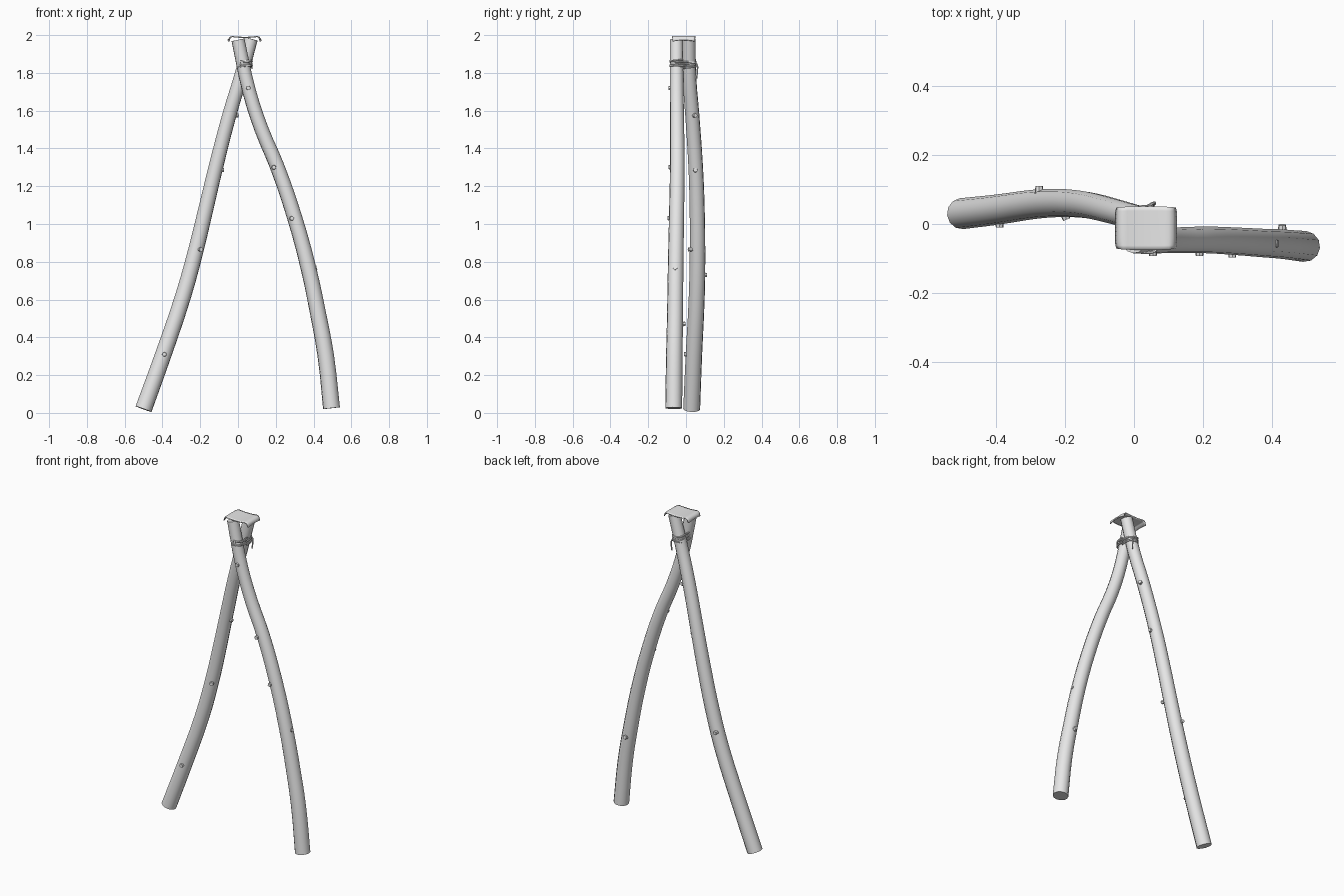
import bpy, math
from mathutils import Vector

cube = bpy.data.objects.get("Cube")
if cube:
    bpy.data.objects.remove(cube, do_unlink=True)

pale = bpy.data.materials.new("pale_grey")
pale.use_nodes = True
colour = (0.8, 0.8, 0.8, 1)
pale.diffuse_color = colour
pale.node_tree.nodes["Principled BSDF"].inputs["Base Color"].default_value = colour


def finish(ob, angle=50):
    """Assign the material and smooth the shading."""
    bpy.ops.object.select_all(action='DESELECT')
    ob.select_set(True)
    bpy.context.view_layer.objects.active = ob
    if ob.type == 'CURVE':
        bpy.ops.object.convert(target='MESH')
        ob = bpy.context.object
    ob.data.materials.clear()
    ob.data.materials.append(pale)
    bpy.ops.object.shade_smooth_by_angle(angle=math.radians(angle))


def tube(name, points, start, end, sides=1, steps=3):
    """Smooth tapering tube through the points."""
    curve = bpy.data.curves.new(name, 'CURVE')
    curve.dimensions = '3D'
    curve.bevel_depth = 1
    curve.bevel_resolution = sides
    curve.resolution_u = steps
    curve.use_fill_caps = True
    spline = curve.splines.new('BEZIER')
    spline.bezier_points.add(len(points) - 1)
    for i, (bp, p) in enumerate(zip(spline.bezier_points, points)):
        bp.co = p
        bp.handle_left_type = bp.handle_right_type = 'AUTO'
        bp.radius = start + (end - start) * i / (len(points) - 1)
    ob = bpy.data.objects.new(name, curve)
    bpy.context.collection.objects.link(ob)
    finish(ob)


# Two bent poles, crossing near the top
left_path = [(0.495, -0.065, 0.025), (0.465, -0.062, 0.3), (0.425, -0.058, 0.52),
             (0.372, -0.055, 0.77), (0.295, -0.05, 1.05), (0.205, -0.046, 1.31),
             (0.125, -0.047, 1.5), (0.06, -0.049, 1.7), (0.0, -0.05, 1.975)]
right_path = [(-0.5, 0.03, 0.02), (-0.395, 0.042, 0.31), (-0.29, 0.057, 0.62),
              (-0.222, 0.061, 0.865), (-0.17, 0.059, 1.08), (-0.12, 0.052, 1.29),
              (-0.045, 0.033, 1.58), (0.015, 0.018, 1.78), (0.07, 0.016, 1.98)]
tube("left_pole", left_path, 0.045, 0.035, sides=4)
tube("right_pole", right_path, 0.045, 0.035, sides=4)

# Cut twig stubs: position on the bark and outward direction
stubs = [((0.055, -0.08, 1.72), (0, -1, 0)), ((0.19, -0.08, 1.3), (0, -1, 0)),
         ((0.285, -0.084, 1.03), (0, -1, 0)), ((0.405, -0.057, 0.765), (1, 0, 0.3)),
         ((0.43, -0.015, 0.47), (0, 1, 0.2)), ((-0.012, 0.045, 1.575), (1, 0.5, 0)),
         ((-0.087, 0.05, 1.285), (1, 0, 0)), ((-0.2, 0.025, 0.865), (0.4, -1, 0)),
         ((-0.39, 0.003, 0.31), (0, -1, 0)), ((-0.275, 0.097, 0.73), (0, 1, 0))]
for i, (place, way) in enumerate(stubs):
    way = Vector(way).normalized()
    bpy.ops.mesh.primitive_cone_add(vertices=7, radius1=0.014, radius2=0.011, depth=0.026,
                                    location=place, rotation=way.to_track_quat('Z', 'Y').to_euler())
    stub = bpy.context.object
    stub.name = f"twig_stub_{i + 1}"
    finish(stub, 40)

# Rope lashing wound round both poles
turns, per_turn = 4, 16
winding = []
for i in range(turns * per_turn + 1):
    a = math.tau * i / per_turn
    c, s = math.cos(a), math.sin(a)
    x = 0.036 + 0.038 * math.copysign(abs(c) ** 0.6, c)
    y = -0.016 + 0.067 * math.copysign(abs(s) ** 0.6, s)
    winding.append((x, y, 1.825 + 0.045 * i / (turns * per_turn) + 0.004 * math.sin(a * 1.5)))
tube("rope_lashing", winding, 0.0045, 0.0045, steps=2)
tube("rope_loose_end", [(0.04, 0.052, 1.85), (0.055, 0.06, 1.84), (0.06, 0.06, 1.81),
                        (0.058, 0.056, 1.77)], 0.0045, 0.004)

# Thin cover draped over the pole tops
nx, ny = 16, 10
verts, faces = [], []
for j in range(ny + 1):
    v = 2 * j / ny - 1
    for i in range(nx + 1):
        u = 2 * i / nx - 1
        corner = 1 - 0.07 * (u * v) ** 4
        droop = 0.03 * max(0, (abs(u) - 0.8) / 0.2) ** 1.5 * (0.75 + 0.25 * v * v)
        pull = 1 - 0.03 * (1 - v * v)
        verts.append((0.035 + 0.09 * u * corner * pull, -0.012 + 0.063 * v * corner,
                      1.988 + 0.008 * u * u - droop))
for j in range(ny):
    for i in range(nx):
        k = j * (nx + 1) + i
        faces.append((k, k + 1, k + nx + 2, k + nx + 1))
mesh = bpy.data.meshes.new("top_cover")
mesh.from_pydata(verts, [], faces)
cover = bpy.data.objects.new("top_cover", mesh)
bpy.context.collection.objects.link(cover)
solid = cover.modifiers.new("thickness", 'SOLIDIFY')
solid.thickness = 0.006
solid.offset = 0
finish(cover)
